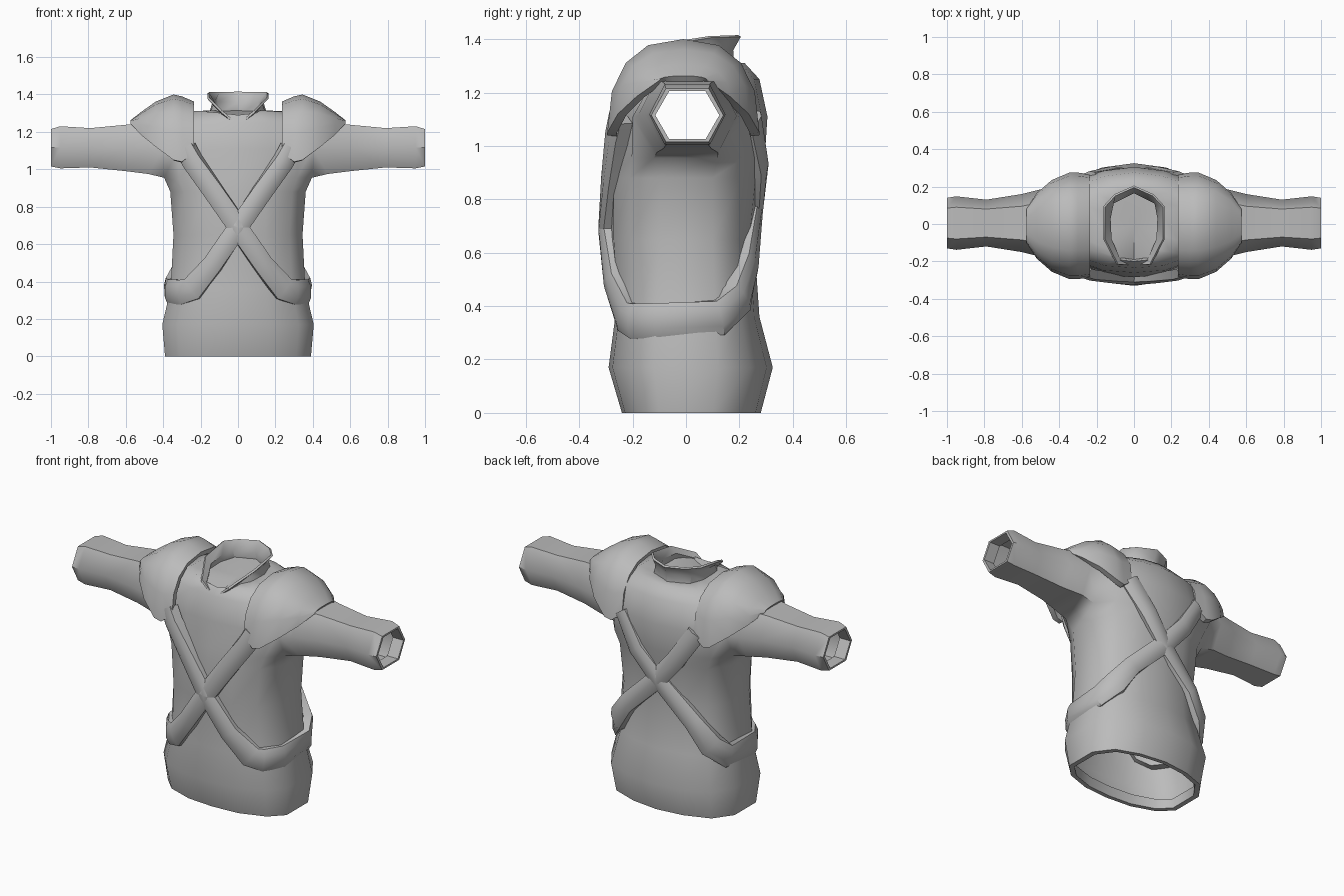
import bpy, bmesh, math
from mathutils import Vector

if "Cube" in bpy.data.objects:
    bpy.data.objects.remove(bpy.data.objects["Cube"])

grey = bpy.data.materials.new("cloth grey")
grey.diffuse_color = (0.5, 0.5, 0.5, 1)
grey.use_nodes = True
grey.node_tree.nodes["Principled BSDF"].inputs["Base Color"].default_value = grey.diffuse_color


def finish(name, bm, angle=50, thick=0):
    bmesh.ops.recalc_face_normals(bm, faces=bm.faces)
    me = bpy.data.meshes.new(name)
    bm.to_mesh(me)
    bm.free()
    ob = bpy.data.objects.new(name, me)
    bpy.context.collection.objects.link(ob)
    me.materials.append(grey)
    bpy.ops.object.select_all(action='DESELECT')
    ob.select_set(True)
    bpy.context.view_layer.objects.active = ob
    if thick:
        mod = ob.modifiers.new("thickness", 'SOLIDIFY')
        mod.thickness = thick
        mod.offset = -1
        bpy.ops.object.modifier_apply(modifier=mod.name)
    bpy.ops.object.shade_smooth_by_angle(angle=math.radians(angle))
    return ob


def bridge(bm, a, b, closed=True):
    n = len(a)
    for i in range(n if closed else n - 1):
        j = (i + 1) % n
        bm.faces.new((a[i], a[j], b[j], b[i]))


# Shirt body: z, half width, front y, back y, side half depth, front dip
RINGS = [
    (0.06, 0.36, -0.21, 0.25, 0.09, 0),
    (0.00, 0.36, -0.215, 0.255, 0.09, 0),
    (0.00, 0.39, -0.24, 0.28, 0.10, 0),
    (0.17, 0.405, -0.29, 0.325, 0.12, 0),
    (0.36, 0.36, -0.265, 0.275, 0.11, 0),
    (0.65, 0.345, -0.285, 0.255, 0.10, 0),
    (0.88, 0.362, -0.285, 0.28, 0.10, 0),
    (0.955, 0.395, -0.275, 0.295, 0.12, 0),
    (1.11, 0.40, -0.26, 0.305, 0.20, 0),
    (1.25, 0.37, -0.235, 0.275, 0.12, 0),
    (1.31, 0.24, -0.20, 0.22, 0.09, 0.02),
    (1.315, 0.15, -0.19, 0.17, 0.06, 0.075),
]
bm = bmesh.new()
rows = []
for z, w, yf, yb, d, dip in RINGS:
    half = [(0, yf), (.42 * w, .95 * yf), (.8 * w, .74 * yf), (w, -d),
            (w, d), (.8 * w, .74 * yb), (.42 * w, .93 * yb), (0, yb)]
    pts = half + [(-x, y) for x, y in half[-2:0:-1]]
    rows.append([bm.verts.new((x, y, z - (dip if i == 0 else dip * .4 if i in (1, 13) else 0)))
                 for i, (x, y) in enumerate(pts)])
ARM = 7  # first row of the arm holes
for r in range(len(rows) - 1):
    for i in range(14):
        if r in (ARM, ARM + 1) and i in (3, 10):
            continue
        j = (i + 1) % 14
        bm.faces.new((rows[r][i], rows[r][j], rows[r + 1][j], rows[r + 1][i]))
# neck floor
centre = bm.verts.new((0, 0, 1.275))
for i in range(14):
    bm.faces.new((rows[-1][i], rows[-1][(i + 1) % 14], centre))
# Sleeves: x, bottom z, top z, point half depth, corner half depth
SLEEVE = [(0.48, 0.975, 1.25, 0.185, 0.115), (0.60, 0.99, 1.238, 0.155, 0.09),
          (0.79, 1.01, 1.22, 0.125, 0.075), (0.95, 1.005, 1.23, 0.143, 0.085),
          (1.0, 1.015, 1.215, 0.135, 0.08), (1.0, 1.025, 1.205, 0.12, 0.068),
          (0.93, 1.025, 1.205, 0.12, 0.068)]
for sx, f, b in ((1, 3, 4), (-1, 11, 10)):
    lo, mid, hi = rows[ARM], rows[ARM + 1], rows[ARM + 2]
    prev = [lo[f], lo[b], mid[b], hi[b], hi[f], mid[f]]
    for x, z0, z1, p, c in SLEEVE:
        zm = (z0 + z1) / 2
        cur = [bm.verts.new((sx * x, y + .005, z)) for y, z in
               ((-c, z0), (c, z0), (p, zm), (c, z1), (-c, z1), (-p, zm))]
        bridge(bm, prev, cur)
        prev = cur
finish("shirt_body", bm, 55)

# Flared collar with a V at the front
BASE = [(0, .17, 1.29), (.11, .13, 1.29), (.145, .03, 1.29), (.14, -.09, 1.29),
        (.08, -.18, 1.27), (0, -.205, 1.225)]
MID = [(0, .165, 1.36), (.11, .11, 1.36), (.125, .03, 1.36), (.12, -.08, 1.35),
       (.075, -.185, 1.295), (0, -.21, 1.235)]
TOP = [(0, .195, 1.415), (.10, .15, 1.413), (.155, .09, 1.412), (.155, -.08, 1.385),
       (.085, -.215, 1.315), (0, -.22, 1.24)]
bm = bmesh.new()
prev = None
for half in (BASE, MID, TOP):
    ring = [bm.verts.new(p) for p in half + [(-x, y, z) for x, y, z in half[-2:0:-1]]]
    if prev:
        bridge(bm, prev, ring)
    prev = ring
finish("collar", bm, 45, 0.012)

# Shoulder pads: x, half depth, lower z, upper z
PAD = [(.235, .275, 1.09, 1.362), (.30, .285, 1.04, 1.39), (.345, .285, 1.05, 1.40),
       (.44, .245, 1.12, 1.362), (.52, .175, 1.185, 1.305), (.575, .09, 1.245, 1.262)]
for sx, side in ((1, "right"), (-1, "left")):
    bm = bmesh.new()
    prev = None
    for x, a, zb, zt in PAD:
        row = []
        for k in range(9):
            t = math.pi * k / 8
            c, s = math.cos(t), math.sin(t)
            y = -.01 - a * math.copysign(abs(c) ** .8, c)
            row.append(bm.verts.new((sx * x, y, zb + (zt - zb) * max(s, 0) ** .85)))
        if prev:
            bridge(bm, prev, row, closed=False)
        prev = row
    finish("shoulder_pad_" + side, bm, 50, 0.035)

# Crossed straps running shoulder, chest, hip, back, shoulder
PATH = [(.29, -.265, 1.11), (.25, -.28, 1.04), (.13, -.298, .875), (0, -.312, .69),
        (-.14, -.288, .49), (-.25, -.238, .36), (-.31, -.205, .343), (-.375, -.11, .345),
        (-.375, .13, .355), (-.315, .215, .43), (-.22, .25, .56), (0, .272, .77),
        (.13, .29, .92), (.25, .26, 1.10)]
for sx, side in ((1, "right"), (-1, "left")):
    pts = [Vector((sx * x, y, z)) for x, y, z in PATH]
    bm = bmesh.new()
    prev = None
    for i, p in enumerate(pts):
        t = (pts[min(i + 1, len(pts) - 1)] - pts[max(i - 1, 0)]).normalized()
        n = Vector((p.x / .16, p.y / .07, 0))
        n = (n - t * n.dot(t)).normalized()
        s = t.cross(n)
        h = .066 if 5 <= i <= 9 else .053
        row = [bm.verts.new(p + s * (u * h) + n * v) for u, v in
               ((-1, -.05), (-1, .0), (-.45, .016), (.45, .016), (1, .0), (1, -.05))]
        if prev:
            bridge(bm, prev, row)
        else:
            bm.faces.new(row)
        prev = row
    bm.faces.new(prev)
    finish("strap_" + side, bm, 45)
